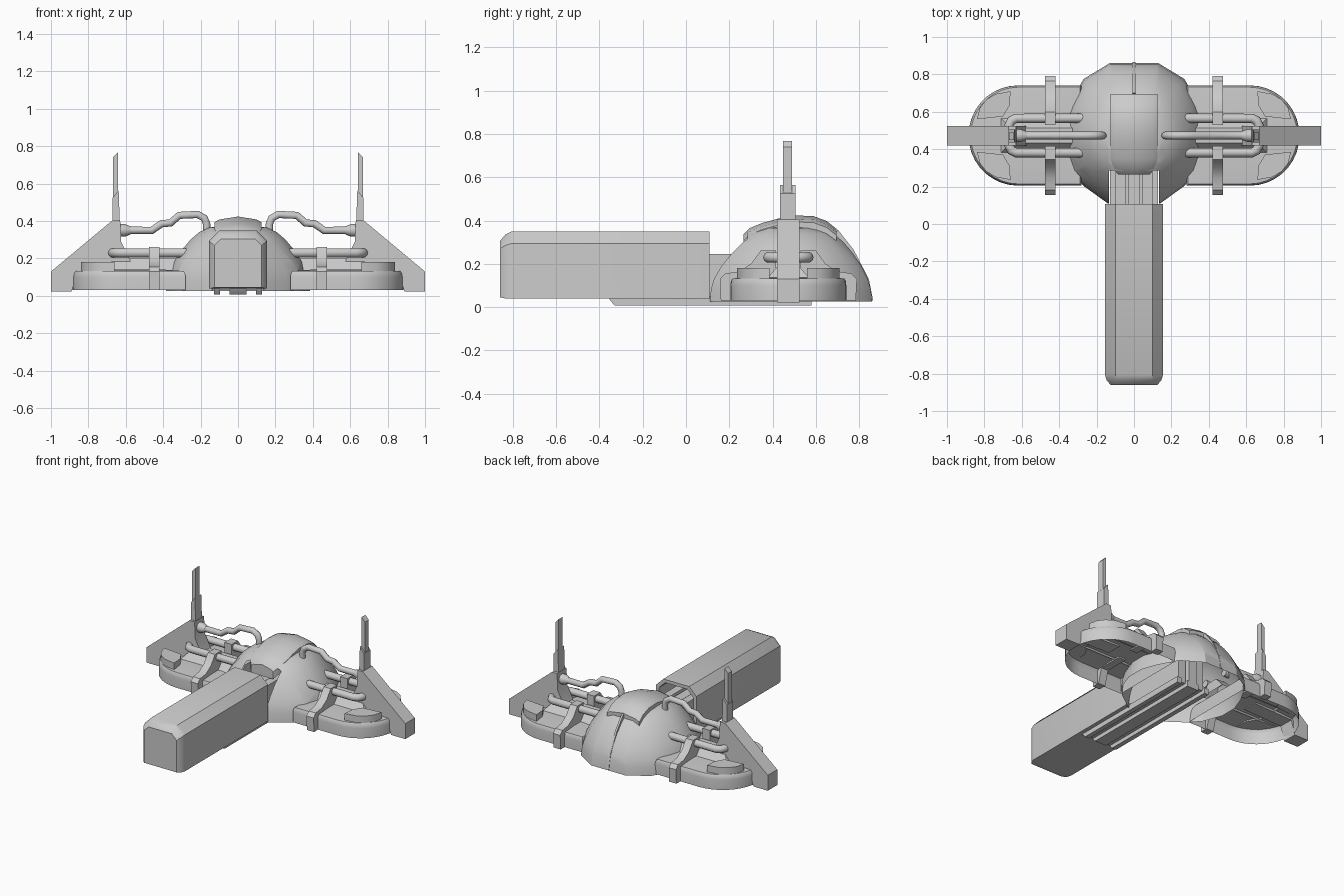
import bpy, bmesh, math

if "Cube" in bpy.data.objects:
    bpy.data.objects.remove(bpy.data.objects["Cube"])

CY = 0.473  # centre line of the hull and side pods


def finish(ob, angle=35):
    bpy.ops.object.select_all(action='DESELECT')
    ob.select_set(True)
    bpy.context.view_layer.objects.active = ob
    bpy.ops.object.shade_smooth_by_angle(angle=math.radians(angle))
    return ob


def loft(name, rings, mirror=False, angle=35, base=True, slot=None):
    """Skin equal-length closed rings; cap the end and, if base, the start."""
    bm = bmesh.new()
    vs = [[bm.verts.new(p) for p in r] for r in rings]
    n = len(rings[0])
    for a, b in zip(vs, vs[1:]):
        for i in range(n):
            j = (i + 1) % n
            bm.faces.new((a[i], a[j], b[j], b[i]))
    if base:
        bm.faces.new(vs[0])
    bm.faces.new(vs[-1])
    bmesh.ops.recalc_face_normals(bm, faces=bm.faces)
    if slot:  # cut away the front opening
        w, depth = slot
        for co, no in (((w, 0, 0), (1, 0, 0)), ((-w, 0, 0), (1, 0, 0)), ((0, depth, 0), (0, 1, 0))):
            bmesh.ops.bisect_plane(bm, geom=bm.verts[:] + bm.edges[:] + bm.faces[:],
                                   plane_co=co, plane_no=no)
        gone = [f for f in bm.faces if abs(f.calc_center_median().x) < w
                and f.calc_center_median().y < depth]
        bmesh.ops.delete(bm, geom=gone, context='FACES')
    me = bpy.data.meshes.new(name)
    bm.to_mesh(me)
    bm.free()
    ob = bpy.data.objects.new(name, me)
    bpy.context.collection.objects.link(ob)
    if mirror:
        ob.modifiers.new("Mirror", 'MIRROR').use_mirror_merge = False
    return finish(ob, angle)


def box(name, x, y, z, mirror=False):
    return loft(name, [[(x[0], y[0], h), (x[1], y[0], h), (x[1], y[1], h), (x[0], y[1], h)]
                       for h in z], mirror)


def pipe(name, pts, r, sides=3):
    """Round tube along a path, with its copy on the other side."""
    cu = bpy.data.curves.new(name, 'CURVE')
    cu.dimensions = '3D'
    cu.bevel_depth = r
    cu.bevel_resolution = sides
    cu.use_fill_caps = True
    for s in (1, -1):
        sp = cu.splines.new('POLY')
        sp.points.add(len(pts) - 1)
        for q, p in zip(sp.points, pts):
            q.co = (s * p[0], p[1], p[2], 1)
    ob = bpy.data.objects.new(name, cu)
    bpy.context.collection.objects.link(ob)
    bpy.ops.object.select_all(action='DESELECT')
    ob.select_set(True)
    bpy.context.view_layer.objects.active = ob
    bpy.ops.object.convert(target='MESH')
    return finish(bpy.context.object, 50)


# Domed hull: open-bottomed shell with a slot at the front for the barrel slide
half = [(0.13, 0.86), (0.27, 0.775), (0.345, 0.64), (0.385, 0.53),
        (0.385, 0.41), (0.335, 0.275), (0.265, 0.20), (0.14, 0.11)]
outline = half + [(-x, y) for x, y in reversed(half)]
levels = [(0.025, 1), (0.08, 0.985), (0.13, 0.95), (0.19, 0.875), (0.25, 0.77),
          (0.30, 0.66), (0.34, 0.54), (0.365, 0.40), (0.376, 0.2)]
loft("hull_dome", [[(x * s, CY + (y - CY) * s, z) for x, y in outline]
                   for z, s in levels], angle=30, base=False, slot=(0.135, 0.285))

# Crowned hood over the slot
rings = []
for y, z, w in [(0.265, 0.335, 0.085), (0.295, 0.365, 0.11), (0.35, 0.388, 0.125), (0.43, 0.41, 0.125),
                (0.50, 0.424, 0.125), (0.59, 0.42, 0.125), (0.65, 0.398, 0.125), (0.695, 0.362, 0.125)]:
    rings.append([(-w, y, z - 0.08), (-w, y, z - 0.03), (-w * 0.8, y, z - 0.016), (0, y, z),
                  (w * 0.8, y, z - 0.016), (w, y, z - 0.03), (w, y, z - 0.08)])
loft("top_hood", rings)

# Rear seam ridge
ridge = [(0.69, 0.33), (0.75, 0.25), (0.81, 0.14), (0.855, 0.03), (0.865, 0.03), (0.845, 0.13),
         (0.775, 0.265), (0.70, 0.36)]
loft("rear_ridge", [[(x, y, z) for y, z in ridge] for x in (-0.007, 0.007)])

# Long barrel housing, bevelled nose and hollow rear
sec = [(-0.10, 0.35), (0.10, 0.35), (0.155, 0.295), (0.155, 0.04), (-0.155, 0.04), (-0.155, 0.295)]
nose = [(-0.09, 0.305), (0.09, 0.305), (0.125, 0.27), (0.125, 0.045), (-0.125, 0.045), (-0.125, 0.27)]
mid = [(-0.097, 0.335), (0.097, 0.335), (0.147, 0.285), (0.147, 0.04), (-0.147, 0.04), (-0.147, 0.285)]
bore = [(x * 0.86, 0.19 + (z - 0.19) * 0.86) for x, z in sec]
loft("barrel_housing", [[(x, y, z) for x, z in s] for y, s in
                        [(-0.86, nose), (-0.835, mid), (-0.805, sec), (0.108, sec),
                         (0.108, bore), (-0.35, bore)]], angle=30)

# Slide bars joining barrel and hull
box("slide_bar_centre", (-0.032, 0.032), (-0.35, 0.58), (0.035, 0.235))
box("slide_bar_side", (0.045, 0.10), (-0.35, 0.56), (0.035, 0.245), True)

# Rails underneath
for nm, x0, x1, both in (("rail_centre", -0.045, 0.045, False), ("rail_side", 0.095, 0.128, True)):
    prof = [(-0.33, 0.008), (0.58, 0.008), (0.58, 0.05), (-0.36, 0.05), (-0.35, 0.03)]
    loft(nm, [[(x, y, z) for y, z in prof] for x in (x0, x1)], both)

# Side pods: open-bottomed shells with round ends
pod = [(0.28, CY - 0.268), (0.45, CY - 0.268)]
pod += [(0.62 + 0.265 * math.cos(a), CY + 0.268 * math.sin(a))
        for a in [math.radians(-90 + 10 * i) for i in range(19)]]
pod += [(0.45, CY + 0.268), (0.28, CY + 0.268)]


def pod_ring(s, z):
    return [(0.56 + (x - 0.56) * s, CY + (y - CY) * s, z) for x, y in pod]


loft("side_pod", [pod_ring(1, 0.03), pod_ring(1, 0.10), pod_ring(0.99, 0.12),
                  pod_ring(0.965, 0.132), pod_ring(0.6, 0.14)], True, angle=50, base=False)

# Raised saddle under the pipes
loft("pod_saddle", [[(a, CY - w, z), (b, CY - w, z), (b, CY + w, z), (a, CY + w, z)]
                    for z, a, b, w in [(0.13, 0.25, 0.72, 0.10), (0.20, 0.25, 0.66, 0.04)]],
     True, base=False)

# Curved pads and clamp straps, front and back of each pod
pad = [(0.665, 0.635), (0.70, 0.575), (0.84, 0.56), (0.825, 0.62), (0.79, 0.665), (0.74, 0.695), (0.66, 0.71)]
strap = [(0.785, 0.03), (0.79, 0.13), (0.765, 0.155), (0.70, 0.165), (0.645, 0.20), (0.60, 0.262),
         (0.53, 0.262), (0.53, 0.13), (0.70, 0.13), (0.73, 0.03)]
for side, s in (("rear", 1), ("front", -1)):
    loft(side + "_pad", [[(x, CY + s * (y - CY), z) for x, y in pad] for z in (0.13, 0.18)], True)
    loft(side + "_strap", [[(x, CY + s * (y - CY), z) for y, z in strap] for x in (0.42, 0.475)], True)

# Outer fins with sheathed masts
fin = [(1.0, 0.022), (1.0, 0.13), (0.67, 0.405), (0.63, 0.405), (0.625, 0.29), (0.58, 0.20), (0.56, 0.13),
       (0.86, 0.12), (0.89, 0.022)]
loft("outer_fin", [[(x, y, z) for x, z in fin] for y in (0.42, 0.525)], True)
sheath = [(0.67, 0.39), (0.67, 0.525), (0.638, 0.565), (0.632, 0.39)]
loft("mast_sheath", [[(x, y, z) for x, z in sheath] for y in (0.435, 0.505)], True)
mast = [(0.668, 0.50), (0.668, 0.74), (0.642, 0.768), (0.642, 0.50)]
loft("mast", [[(x, y, z) for x, z in mast] for y in (0.448, 0.49)], True)

# Looped pipe around each fin
arm = [(0.27, 0.092), (0.63, 0.092), (0.655, 0.08), (0.67, 0.05)]
loop = [(x, CY + w, 0.23) for x, w in arm] + [(x, CY - w, 0.23) for x, w in reversed(arm)]
pipe("loop_pipe", loop, 0.025)

# Kinked cable from fin to dome top, with its socket
cable = [(0.63, 0.35), (0.46, 0.35), (0.41, 0.385), (0.36, 0.39), (0.315, 0.43), (0.215, 0.435),
         (0.18, 0.415), (0.168, 0.385), (0.168, 0.34)]
pipe("top_cable", [(x, CY, z) for x, z in cable], 0.021)
loft("cable_socket", [[(x, CY + r * math.cos(a), 0.35 + r * math.sin(a))
                       for a in [math.pi / 6 * i for i in range(12)]]
                      for x, r in [(0.575, 0.022), (0.605, 0.034), (0.635, 0.034)]], True)
